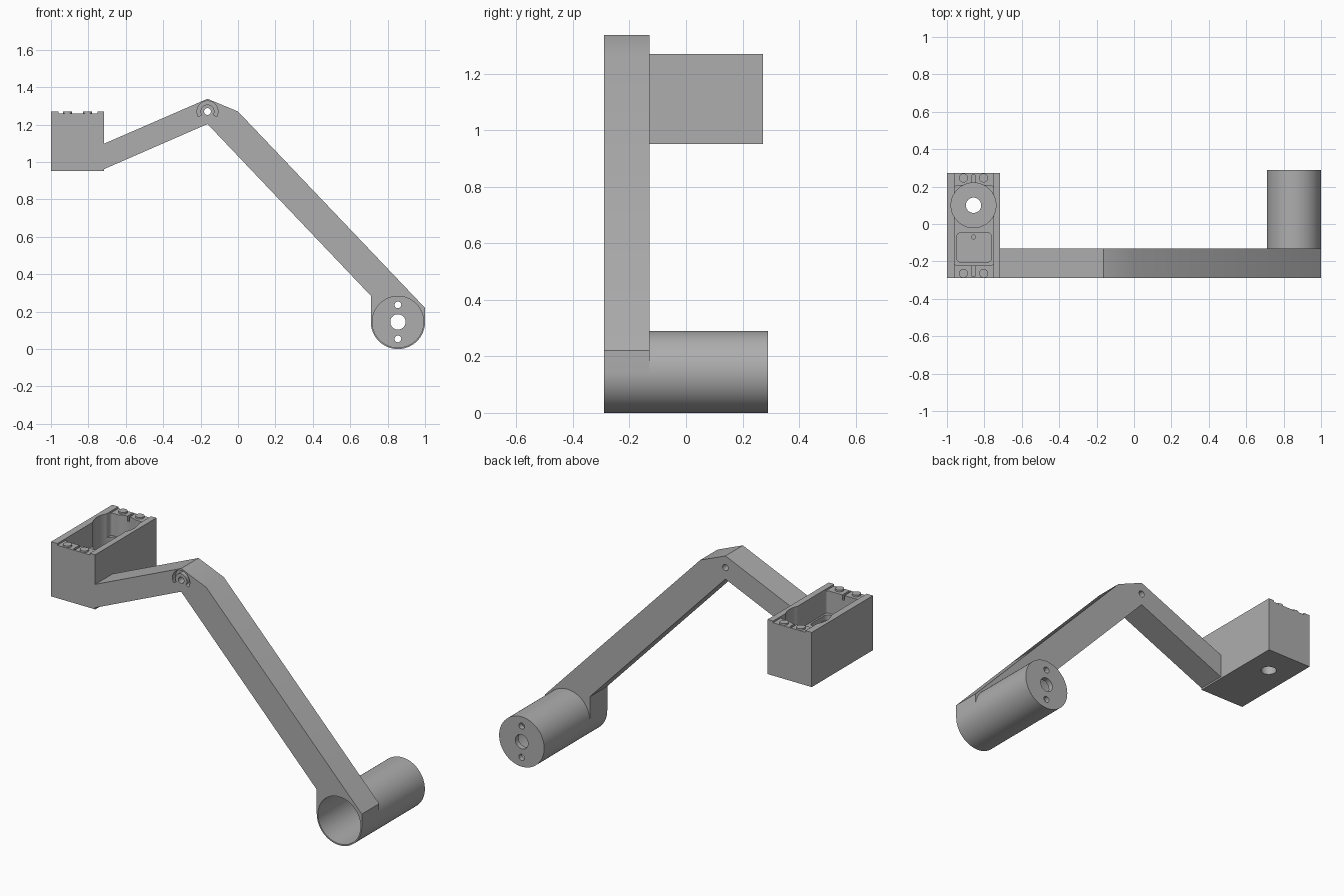
import bpy, bmesh, math
from mathutils import Matrix, Vector

cube = bpy.data.objects.get("Cube")
if cube:
    bpy.data.objects.remove(cube, do_unlink=True)

grey = bpy.data.materials.new("plain_grey")
grey.use_nodes = True
colour = (0.42, 0.42, 0.42, 1)
grey.diffuse_color = colour
grey.node_tree.nodes["Principled BSDF"].inputs["Base Color"].default_value = colour


def finish(name, bm):
    bmesh.ops.recalc_face_normals(bm, faces=bm.faces[:])
    mesh = bpy.data.meshes.new(name)
    bm.to_mesh(mesh)
    bm.free()
    mesh.materials.append(grey)
    obj = bpy.data.objects.new(name, mesh)
    bpy.context.collection.objects.link(obj)
    return obj


def prism(name, points, lo, hi, axis="Y"):
    """Extrude an outline: (x, z) along Y, or (x, y) along Z."""
    bm = bmesh.new()
    place = (lambda p: (p[0], lo, p[1])) if axis == "Y" else (lambda p: (p[0], p[1], lo))
    face = bm.faces.new([bm.verts.new(place(p)) for p in points])
    moved = bmesh.ops.extrude_face_region(bm, geom=[face])["geom"]
    step = Vector((0, hi - lo, 0)) if axis == "Y" else Vector((0, 0, hi - lo))
    bmesh.ops.translate(bm, vec=step, verts=[g for g in moved if isinstance(g, bmesh.types.BMVert)])
    return finish(name, bm)


def arc(cx, cy, r, a0, a1, n):
    return [(cx + r * math.cos(math.radians(a0 + (a1 - a0) * i / n)),
             cy + r * math.sin(math.radians(a0 + (a1 - a0) * i / n))) for i in range(n + 1)]


def disc(name, cx, cy, r, lo, hi, axis="Y", n=48):
    return prism(name, arc(cx, cy, r, 0, 360, n)[:-1], lo, hi, axis)


def box(name, x0, x1, y0, y1, z0, z1):
    return prism(name, [(x0, y0), (x1, y0), (x1, y1), (x0, y1)], z0, z1, "Z")


def rounded(name, x0, x1, y0, y1, r, z0, z1):
    pts = []
    for cx, cy, a in ((x1 - r, y1 - r, 0), (x0 + r, y1 - r, 90),
                      (x0 + r, y0 + r, 180), (x1 - r, y0 + r, 270)):
        pts += arc(cx, cy, r, a, a + 90, 6)
    return prism(name, pts, z0, z1, "Z")


def cut(obj, *cutters):
    """Subtract each cutter, bake the result and drop the cutters."""
    for c in cutters:
        c.hide_render = True
        mod = obj.modifiers.new("cut", "BOOLEAN")
        mod.operation, mod.solver, mod.object = "DIFFERENCE", "EXACT", c
    bpy.context.view_layer.update()
    evaluated = obj.evaluated_get(bpy.context.evaluated_depsgraph_get())
    baked = bpy.data.meshes.new_from_object(evaluated)
    obj.modifiers.clear()
    obj.data = baked
    for c in cutters:
        bpy.data.objects.remove(c, do_unlink=True)


FRONT, MID, BACK = -0.29, -0.13, 0.29
TX, TZ, TR = 0.855, 0.145, 0.145      # tube axis and radius
PX, PZ = -0.163, 1.27                 # elbow hole
SX, SY = -0.858, 0.10                 # horn bore in the servo box

# Bent arm, ending in a round collar around the tube
outline = [(-0.716, 0.962), (PX, 1.203), (TX - TR, 0.285)]
outline += arc(TX, TZ, TR, 180, 360, 48)
outline += [(1.0, 0.22), (0.0, 1.27), (PX, 1.338), (-0.716, 1.098)]
arm = prism("bent_arm", outline, FRONT, MID)
groove = arc(PX, PZ, 0.056, -30, 210, 28) + arc(PX, PZ, 0.037, 210, -30, 28)
cut(arm,
    disc("tube_bore", TX, TZ, 0.137, FRONT - 0.1, MID + 0.1, n=96),
    disc("elbow_hole", PX, PZ, 0.018, FRONT - 0.1, MID + 0.1, n=32),
    prism("elbow_groove", groove, FRONT - 0.1, FRONT + 0.03))

# Motor tube, open at the front with a drilled back wall
tube = disc("motor_tube", TX, TZ, TR, MID, BACK, n=96)
cut(tube,
    disc("tube_bore", TX, TZ, 0.137, MID - 0.1, BACK - 0.03, n=96),
    disc("shaft_hole", TX, TZ, 0.041, 0, BACK + 0.1),
    *[disc("screw_hole", TX, TZ + s * 0.091, 0.018, 0, BACK + 0.1, n=24) for s in (-1, 1)])

# Servo box with stepped pocket, horn bore and end ledges
X0, X1, Y0, Y1, Z0, Z1 = -1.0, -0.716, FRONT, 0.272, 0.952, 1.27
servo = box("servo_box", X0, X1, Y0, Y1, Z0, Z1)
ledge = Z1 - 0.01
cut(servo,
    rounded("pocket", X0 + 0.04, X1 - 0.035, -0.222, 0.205, 0.015, 1.13, Z1 + 0.1),
    rounded("pocket_step", X0 + 0.052, X1 - 0.045, -0.205, -0.045, 0.025, 1.10, Z1 + 0.1),
    disc("horn_bore", SX, SY, 0.12, 1.0, Z1 + 0.1, "Z", 64),
    disc("horn_hole", SX, SY, 0.041, Z0 - 0.1, Z1, "Z", 40),
    disc("wire_hole", SX, -0.07, 0.011, 1.05, Z1, "Z", 20),
    box("front_ledge", X0 + 0.04, X1 - 0.035, Y0 - 0.1, -0.21, ledge, Z1 + 0.1),
    box("back_ledge", X0 + 0.04, X1 - 0.035, 0.19, Y1 + 0.1, ledge, Z1 + 0.1),
    box("front_slot", SX - 0.007, SX + 0.007, Y0 + 0.01, -0.21, ledge - 0.03, Z1),
    box("back_slot", SX - 0.007, SX + 0.007, 0.19, Y1 - 0.01, ledge - 0.03, Z1))

# Screw studs on the ledges
studs = [disc("screw_stud", SX + sx * 0.054, y, 0.024, ledge - 0.005, Z1, "Z", 24)
         for sx in (-1, 1) for y in (Y0 + 0.026, Y1 - 0.026)]

for obj in [arm, tube, servo] + studs:
    bpy.ops.object.select_all(action="DESELECT")
    obj.select_set(True)
    bpy.context.view_layer.objects.active = obj
    bpy.ops.object.shade_smooth_by_angle(angle=math.radians(30))
